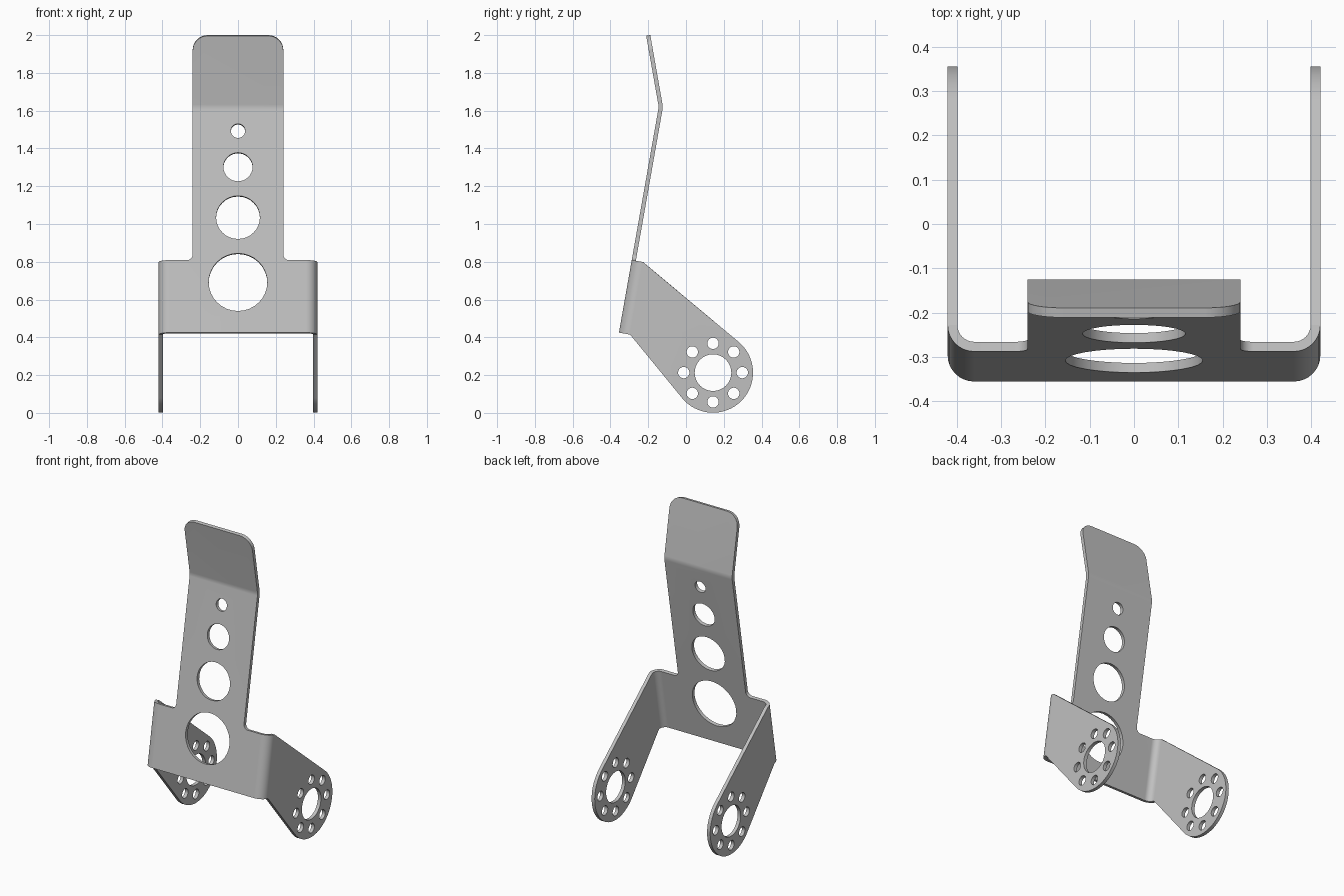
import bpy, bmesh
from math import sin, cos, tan, pi, radians, atan2, acos, hypot
from mathutils import Vector

if "Cube" in bpy.data.objects:
    bpy.data.objects.remove(bpy.data.objects["Cube"], do_unlink=True)

TILT = radians(10)
THICK = 0.022
HALF, NECK = 0.42, 0.24          # half widths of base and neck
BEND = 0.06                      # outer radius of the side bends
FLAT = HALF - BEND
SHOULDER, FOLD = 0.39, 1.2       # heights along the tilted plate
STRIP, LIP = 0.026, 0.369        # fold strip and top lip lengths
ORIGIN = Vector((0, -0.355, 0.425))
UP = Vector((0, sin(TILT), cos(TILT)))
INWARD = Vector((0, cos(TILT), -sin(TILT)))
HUB = (0.143, 0.213)             # pivot centre on the arms (y, z)
HUB_R = 0.212


def arc(cx, cy, r, a0, a1, steps=8):
    return [(cx + r * cos(a0 + (a1 - a0) * i / steps),
             cy + r * sin(a0 + (a1 - a0) * i / steps)) for i in range(steps + 1)]


def circle(cx, cy, r):
    return arc(cx, cy, r, 0, 2 * pi, 32)[:-1]


def mirrored(right):
    """Close a right-hand outline with its mirror image."""
    return right + [(-x, y) for x, y in reversed(right)]


def on_plate(x, s, n=0.0):
    return ORIGIN + UP * s + INWARD * n + Vector((x, 0, 0))


def panel(bm, loops, place):
    """Fill a flat outline with holes, then move it into place."""
    verts, edges = [], []
    for loop in loops:
        ring = [bm.verts.new((a, b, 0)) for a, b in loop]
        edges += [bm.edges.new((ring[i - 1], ring[i])) for i in range(len(ring))]
        verts += ring
    bmesh.ops.triangle_fill(bm, edges=edges, use_beauty=True, normal=(0, 0, 1))
    for v in verts:
        v.co = place(v.co.x, v.co.y)


def tangent(point, side):
    """Angle on the hub circle where a line from the point touches it."""
    dy, dz = point[0] - HUB[0], point[1] - HUB[1]
    return atan2(dz, dy) + side * acos(HUB_R / hypot(dy, dz))


bm = bmesh.new()

# Tilted plate with four lightening holes
f = 0.03
right = [(FLAT, 0), (FLAT, SHOULDER)]
right += arc(NECK + f, SHOULDER + f, f, 1.5 * pi, pi) + [(NECK, FOLD)]
holes = [circle(0, (z - ORIGIN.z) / cos(TILT), r)
         for z, r in ((0.692, 0.155), (1.035, 0.116), (1.302, 0.077), (1.493, 0.038))]
panel(bm, [mirrored(right)] + holes, on_plate)

# Fold strip and rounded lip leaning back the other way
fold = on_plate(0, FOLD)
panel(bm, [mirrored([(NECK, 0), (NECK, STRIP)])], lambda x, s: fold + Vector((x, 0, s)))
c = 0.08
lip = [(NECK, 0)] + arc(NECK - c, LIP - c, c, 0, pi / 2)
panel(bm, [mirrored(lip)],
      lambda x, s: fold + Vector((x, -s * sin(TILT), STRIP + s * cos(TILT))))

# Side bends and pivot arms
top, low = on_plate(0, SHOULDER, BEND), on_plate(0, 0, BEND)
a_top, a_low = tangent(top.yz, -1), tangent(low.yz, 1)
a_low -= 2 * pi * (a_low > a_top)
arm = [tuple(low.yz), tuple(top.yz)] + arc(*HUB, HUB_R, a_top, a_low, 32)
arm_holes = [circle(*HUB, 0.097)]
arm_holes += [circle(*p, 0.03) for p in arc(*HUB, 0.155, 0, 2 * pi, 8)[:-1]]
for side in (1, -1):
    previous = None
    for i in range(9):
        t = pi / 2 * i / 8
        x, n = side * (FLAT + BEND * sin(t)), BEND * (1 - cos(t))
        pair = [bm.verts.new(on_plate(x, s, n)) for s in (0, SHOULDER)]
        if previous:
            bm.faces.new((previous[0], pair[0], pair[1], previous[1]))
        previous = pair
    panel(bm, [arm] + arm_holes, lambda y, z: Vector((side * HALF, y, z)))

# Weld into one sheet whose normals face outward
bmesh.ops.remove_doubles(bm, verts=bm.verts, dist=0.0005)
bmesh.ops.recalc_face_normals(bm, faces=bm.faces)
if sum(face.normal.y * face.calc_area() for face in bm.faces) > 0:
    bmesh.ops.reverse_faces(bm, faces=bm.faces)

mesh = bpy.data.meshes.new("bracket")
bm.to_mesh(mesh)
bm.free()
bracket = bpy.data.objects.new("bracket", mesh)
bpy.context.collection.objects.link(bracket)

grey = bpy.data.materials.new("grey metal")
grey.use_nodes = True
grey.diffuse_color = (0.53, 0.53, 0.53, 1)
grey.node_tree.nodes["Principled BSDF"].inputs["Base Color"].default_value = grey.diffuse_color
mesh.materials.append(grey)

# Thicken the sheet inward and shade the bends smooth
bpy.ops.object.select_all(action="DESELECT")
bracket.select_set(True)
bpy.context.view_layer.objects.active = bracket
solid = bracket.modifiers.new("thickness", "SOLIDIFY")
solid.thickness = THICK
solid.offset = -1
solid.use_even_offset = True
bpy.ops.object.modifier_apply(modifier=solid.name)
bpy.ops.object.shade_smooth_by_angle(angle=radians(20))
weighted = bracket.modifiers.new("flat panels", "WEIGHTED_NORMAL")
weighted.keep_sharp = True
